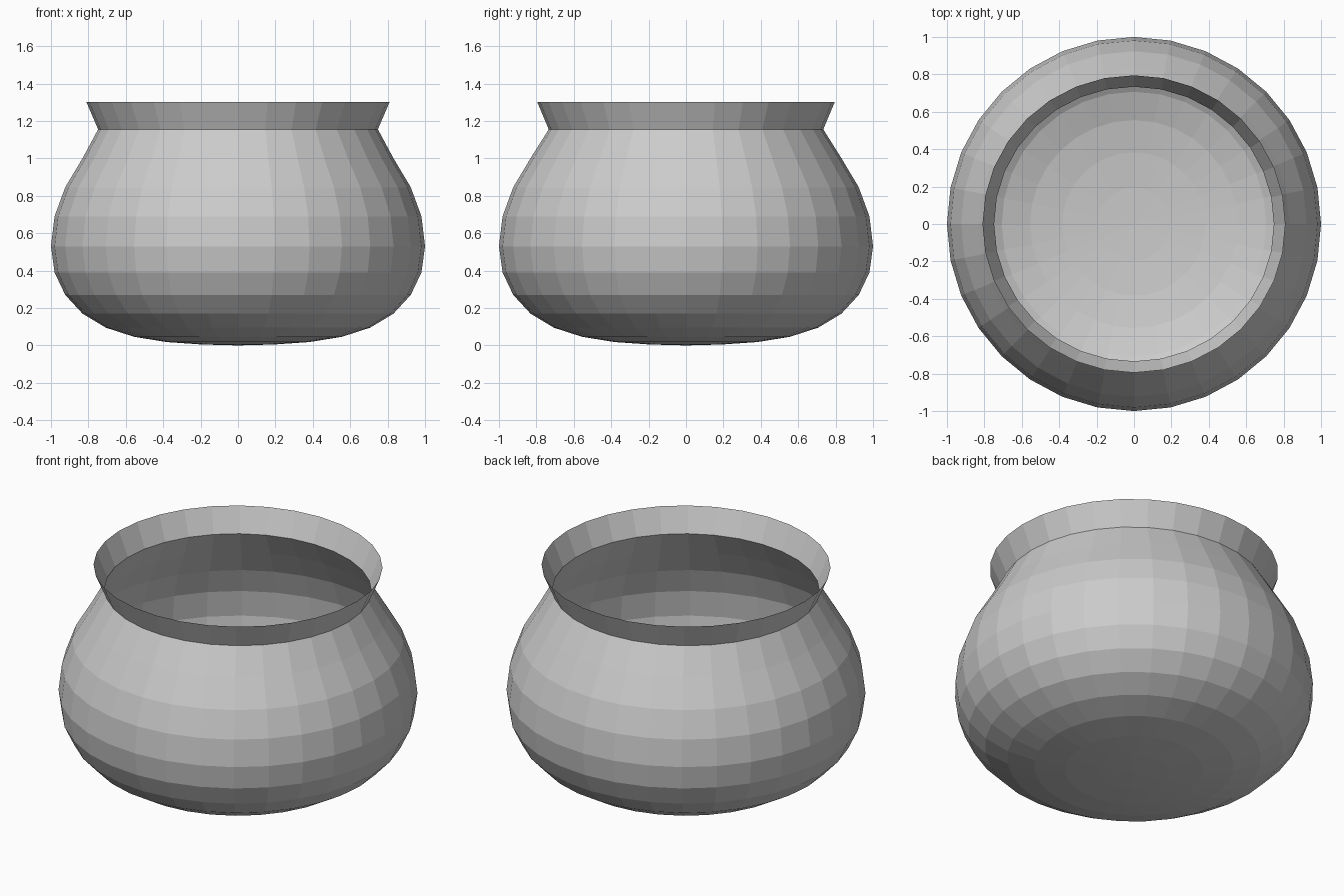
import bpy, bmesh, math

if "Cube" in bpy.data.objects:
    bpy.data.objects.remove(bpy.data.objects["Cube"])

SIDES = 32


def lathe(name, profile):
    """Spin (radius_x, radius_y, z) rings into an open, flat-faced shell."""
    bm = bmesh.new()
    rings = []
    for rx, ry, z in profile:
        if rx == 0:
            rings.append([bm.verts.new((0, 0, z))] * SIDES)
            continue
        rings.append([bm.verts.new((rx * math.cos(2 * math.pi * i / SIDES),
                                    ry * math.sin(2 * math.pi * i / SIDES), z))
                      for i in range(SIDES)])
    for low, high in zip(rings, rings[1:]):
        for i in range(SIDES):
            j = (i + 1) % SIDES
            corners = [low[i], low[j], high[j], high[i]]
            bm.faces.new(list(dict.fromkeys(corners)))
    mesh = bpy.data.meshes.new(name)
    bm.to_mesh(mesh)
    bm.free()
    obj = bpy.data.objects.new(name, mesh)
    bpy.context.collection.objects.link(obj)
    return obj


# Rounded body: sphere-spaced rings with a flattened base
heights = [0, 0.005, 0.018, 0.046, 0.095, 0.17, 0.27, 0.39,
           0.53, 0.69, 0.845, 1.0]
body = []
for k, z in enumerate(heights):
    r = round(math.sin(math.pi * k / 16), 4)
    body.append((r, r, z))
neck = (0.748, 0.734, 1.155)
lathe("pot_body", body + [neck])

# Flared rim, a single open sheet above the neck
lathe("pot_rim", [neck, (0.81, 0.795, 1.30)])
